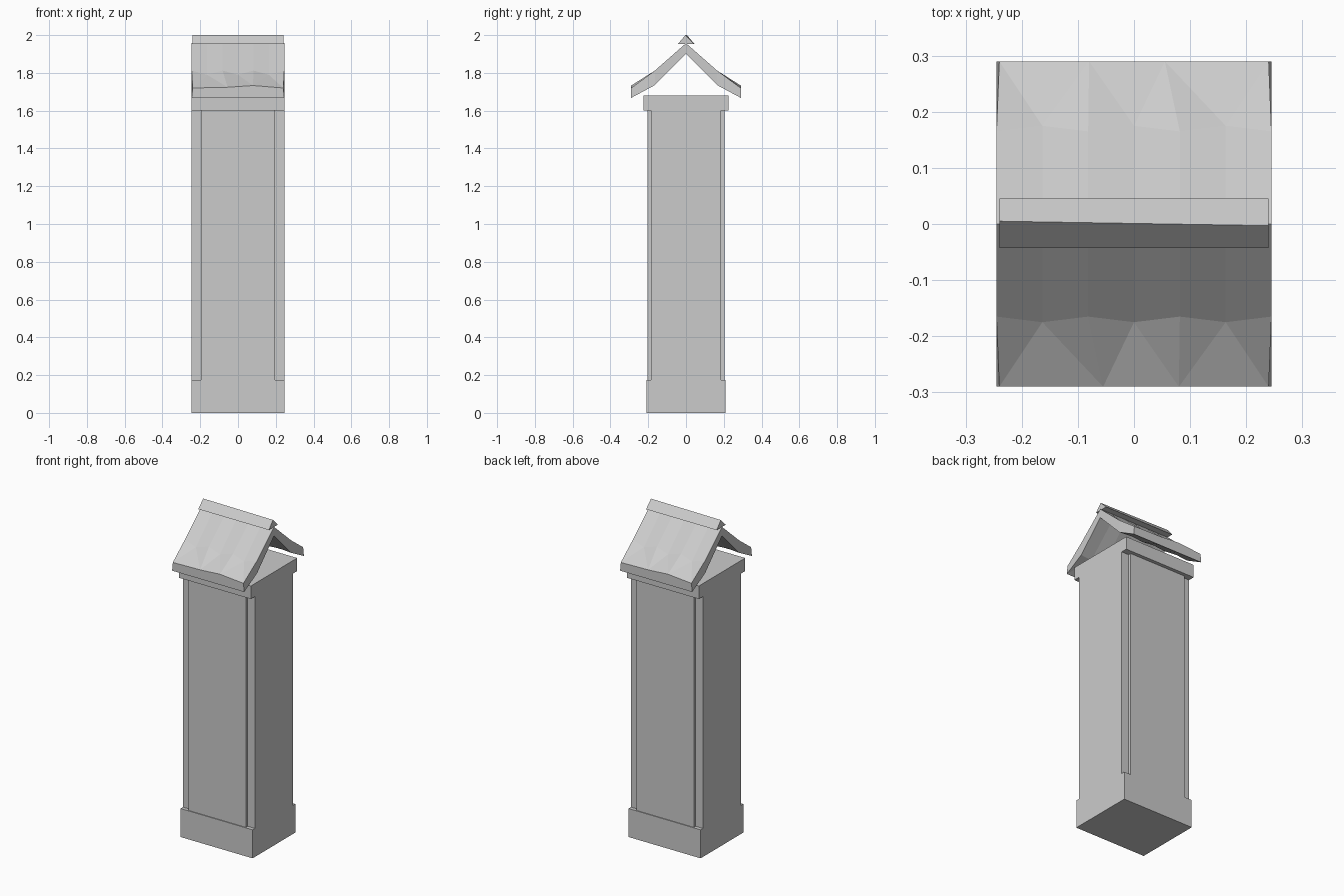
import bpy, bmesh

cube = bpy.data.objects.get("Cube")
if cube:
    bpy.data.objects.remove(cube, do_unlink=True)

GREY = (0.6, 0.6, 0.6, 1.0)
stone = bpy.data.materials.new("light grey stone")
stone.use_nodes = True
stone.diffuse_color = GREY
stone.node_tree.nodes["Principled BSDF"].inputs["Base Color"].default_value = GREY


def finish(bm, name):
    bmesh.ops.recalc_face_normals(bm, faces=bm.faces)
    mesh = bpy.data.meshes.new(name)
    bm.to_mesh(mesh)
    bm.free()
    mesh.materials.append(stone)
    obj = bpy.data.objects.new(name, mesh)
    bpy.context.collection.objects.link(obj)
    return obj


def prism(name, outline, to_point, shift):
    """Extrude a flat outline into a closed solid."""
    bm = bmesh.new()
    face = bm.faces.new([bm.verts.new(to_point(a, b)) for a, b in outline])
    new = bmesh.ops.extrude_face_region(bm, geom=[face])["geom"]
    verts = [v for v in new if isinstance(v, bmesh.types.BMVert)]
    bmesh.ops.translate(bm, verts=verts, vec=shift)
    return finish(bm, name)


def slab(name, half_x, half_y, low, high):
    outline = [(-half_x, -half_y), (half_x, -half_y), (half_x, half_y), (-half_x, half_y)]
    return prism(name, outline, lambda x, y: (x, y, low), (0, 0, high - low))


WIDE = 0.245

# Plinth and capping slab
slab("plinth", WIDE, 0.208, 0, 0.175)
slab("capping_slab", WIDE, 0.225, 1.6, 1.68)

# Shaft with a notch down each corner, leaving raised front and back panels
quarter = [(WIDE, 0.185), (0.195, 0.185), (0.195, 0.203)]
outline = quarter + [(-x, y) for x, y in reversed(quarter)]
outline += [(-x, -y) for x, y in quarter] + [(x, -y) for x, y in reversed(quarter)]
prism("shaft", outline, lambda x, y: (x, y, 0.175), (0, 0, 1.6 - 0.175))


# Faceted roof: ridge row, rippled middle row and eave row, with an underside
def roof_sheet(bm, side, under):
    columns = [-WIDE + WIDE * i / 3 for i in range(7)]
    ridge = [bm.verts.new((x, 0, 1.902 if under else 1.957)) for x in columns]
    middle = []
    for i, x in enumerate(columns):
        dip = i % 2
        z = 1.735 if under else 1.812 - 0.022 * dip
        middle.append(bm.verts.new((x, side * (0.165 + 0.01 * dip), z)))
    end = WIDE if under else 0.24
    eave = []
    for x, z in [(-end, 1.72), (-0.055, 1.724), (0.08, 1.733), (end, 1.72)]:
        eave.append(bm.verts.new((x * -side, side * 0.29, 1.668 if under else z)))
    if side > 0:
        eave.reverse()
    for i in range(6):
        bm.faces.new((ridge[i], ridge[i + 1], middle[i + 1], middle[i]))
    for k in range(3):
        a, b, c = middle[2 * k:2 * k + 3]
        bm.faces.new((a, b, eave[k]))
        bm.faces.new((b, c, eave[k + 1]))
        bm.faces.new((b, eave[k + 1], eave[k]))
    return [ridge[0], middle[0]] + eave + [middle[-1], ridge[-1]]


for side, name in [(-1, "front_roof_slope"), (1, "back_roof_slope")]:
    bm = bmesh.new()
    top = roof_sheet(bm, side, False)
    bottom = roof_sheet(bm, side, True)
    # Close the two ends and the eave edge
    for i in range(len(top) - 1):
        bm.faces.new((top[i], top[i + 1], bottom[i + 1], bottom[i]))
    finish(bm, name)

# Ridge cap, a triangular bar whose crest runs slightly askew
cap = prism("ridge_cap", [(-0.043, 1.953), (0.045, 1.953), (0, 2.0)],
            lambda y, z: (-0.24, y, z), (0.48, 0, 0))
for v in cap.data.vertices:
    if v.co.z > 1.99:
        v.co.y = 0.005 if v.co.x < 0 else -0.003
